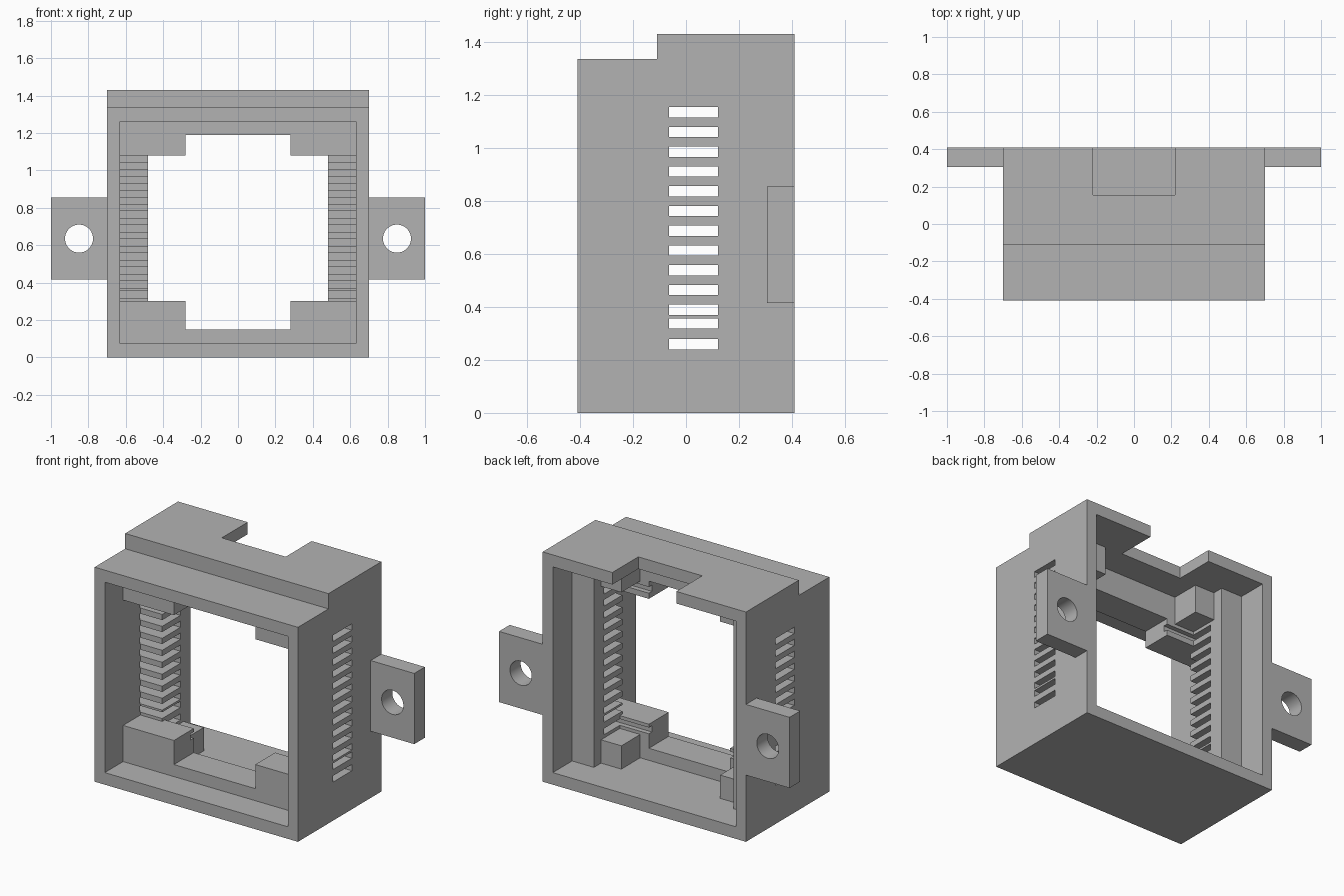
import bpy, bmesh, math

cube = bpy.data.objects.get("Cube")
if cube:
    bpy.data.objects.remove(cube, do_unlink=True)

grey = bpy.data.materials.new("plain_grey")
grey.use_nodes = True
grey.diffuse_color = (0.45, 0.45, 0.45, 1)
for node in grey.node_tree.nodes:
    if node.type == 'BSDF_PRINCIPLED':
        node.inputs["Base Color"].default_value = grey.diffuse_color


def add_mesh(name, bm):
    bmesh.ops.recalc_face_normals(bm, faces=bm.faces)
    mesh = bpy.data.meshes.new(name)
    bm.to_mesh(mesh)
    bm.free()
    mesh.materials.append(grey)
    ob = bpy.data.objects.new(name, mesh)
    bpy.context.scene.collection.objects.link(ob)
    return ob


def box(name, x, y, z):
    """Box from three (low, high) ranges."""
    bm = bmesh.new()
    bmesh.ops.create_cube(bm, size=1)
    for v in bm.verts:
        for i, (low, high) in enumerate((x, y, z)):
            v.co[i] = high if v.co[i] > 0 else low
    return add_mesh(name, bm)


def cut(target, cutter):
    """Subtract the cutter and remove it."""
    cutter.hide_render = True
    mod = target.modifiers.new("cut", 'BOOLEAN')
    mod.operation = 'DIFFERENCE'
    mod.solver = 'EXACT'
    mod.object = cutter
    bpy.context.view_layer.objects.active = target
    bpy.ops.object.modifier_apply(modifier=mod.name)
    bpy.data.objects.remove(cutter, do_unlink=True)


def both(a):
    return (-a, a)


FRONT, BACK, FAR = -0.41, 0.41, 0.5
FRAME_FRONT, FRAME_BACK = -0.23, -0.035
FLOOR, CEILING, FRONT_CEILING = 0.075, 1.355, 1.26
INNER, RIB = 0.63, 0.48

# Housing: stepped side profile extruded across the width
bm = bmesh.new()
profile = [(FRONT, 0), (BACK, 0), (BACK, 1.43), (-0.11, 1.43), (-0.11, 1.335), (FRONT, 1.335)]
face = bm.faces.new([bm.verts.new((-0.7, y, z)) for y, z in profile])
ext = bmesh.ops.extrude_face_region(bm, geom=[face])
bmesh.ops.translate(bm, vec=(1.4, 0, 0),
                    verts=[g for g in ext["geom"] if isinstance(g, bmesh.types.BMVert)])
housing = add_mesh("housing", bm)

# Front recess, cross-shaped window with corner blocks, back cavity, roof notch
cavities = [
    (both(INNER), (-FAR, FRAME_FRONT), (FLOOR, FRONT_CEILING)),
    (both(0.28), (-0.3, 0.1), (0.15, 1.19)),
    (both(INNER), (-0.3, -0.06), (0.30, 1.08)),
    (both(RIB), (-0.3, 0.1), (0.30, 1.08)),
    (both(RIB), (FRAME_BACK, FAR), (FLOOR, CEILING)),
    (both(INNER), (0.22, FAR), (FLOOR, CEILING)),
    (both(0.22), (0.155, FAR), (1.2, 1.6)),
]
for x, y, z in cavities:
    cut(housing, box("cavity_cutter", x, y, z))

# Ventilation slots through both side walls and ribs
slots = [1.115 - 0.0745 * i for i in range(11)] + [0.318, 0.24]
for z in slots:
    cut(housing, box("slot_cutter", both(0.8), (-0.065, 0.12), (z, z + 0.039)))

for side, s in (("left", 1), ("right", -1)):
    # Posts behind the corner blocks
    for level, z in (("lower", (FLOOR, 0.22)), ("upper", (1.175, CEILING))):
        box(f"{side}_{level}_post", sorted((s * 0.34, s * RIB)), (FRAME_BACK, 0.15), z)

    # Mounting tab with a round hole
    tab = box(f"{side}_mounting_tab", sorted((s * 0.7, s * 1.0)), (0.305, BACK), (0.415, 0.855))
    bpy.ops.mesh.primitive_cylinder_add(vertices=48, radius=0.075, depth=0.6,
                                        location=(s * 0.85, 0.36, 0.635),
                                        rotation=(math.pi / 2, 0, 0))
    drill = bpy.context.object
    drill.data.materials.append(grey)
    cut(tab, drill)
    bpy.ops.object.select_all(action='DESELECT')
    tab.select_set(True)
    bpy.context.view_layer.objects.active = tab
    bpy.ops.object.shade_smooth_by_angle(angle=math.radians(30))
